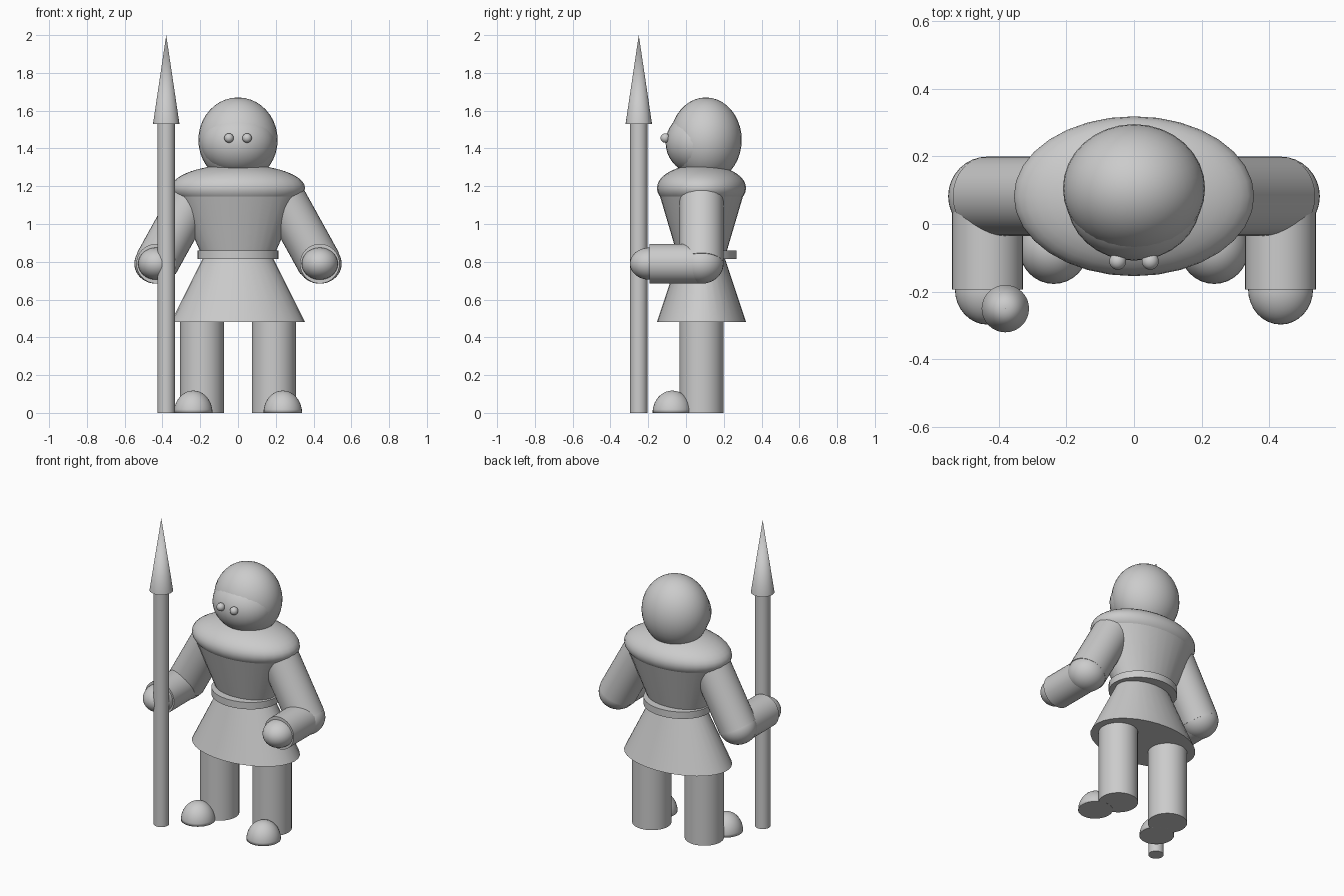
import bpy
import math
from mathutils import Vector

if "Cube" in bpy.data.objects:
    bpy.data.objects.remove(bpy.data.objects["Cube"])


def finish(name, scale=(1, 1, 1)):
    ob = bpy.context.object
    ob.name = name
    ob.scale = scale
    bpy.ops.object.transform_apply(location=False, rotation=False, scale=True)
    bpy.ops.object.shade_smooth_by_angle(angle=math.radians(35))
    return ob


def ball(name, loc, radii):
    bpy.ops.mesh.primitive_uv_sphere_add(segments=32, ring_count=20, radius=1, location=loc)
    return finish(name, radii)


def dome(name, loc, radii):
    # upper half of an ellipsoid, flat underneath
    ob = ball(name, loc, radii)
    for v in ob.data.vertices:
        v.co.z = max(v.co.z, 0)
    return ob


def cone(name, x, y, z0, z1, r0, r1, squash=1.0):
    # upright cone or cylinder, optionally oval in plan
    bpy.ops.mesh.primitive_cone_add(vertices=32, radius1=r0, radius2=r1,
                                    depth=z1 - z0, location=(x, y, (z0 + z1) / 2))
    return finish(name, (1, squash, 1))


def tube(name, a, b, r, flatten=1.0):
    # cylinder between two points
    a, b = Vector(a), Vector(b)
    d = b - a
    bpy.ops.mesh.primitive_cylinder_add(vertices=32, radius=r, depth=d.length, location=(a + b) / 2)
    ob = finish(name, (1, flatten, 1))
    ob.rotation_mode = 'QUATERNION'
    ob.rotation_quaternion = Vector((0, 0, 1)).rotation_difference(d.normalized())
    return ob


CY = 0.082          # body axis
OVAL = 0.665        # depth / width of the clothing

# head
ball("head", (0, 0.105, 1.445), (0.21, 0.19, 0.225))
ball("face", (0, 0.07, 1.43), (0.198, 0.178, 0.17))

# clothing
ball("shoulder_cape", (0, CY, 1.19), (0.355, 0.236, 0.125))
cone("torso", 0, CY, 0.82, 1.19, 0.185, 0.35, OVAL)
cone("belt", 0, CY, 0.815, 0.86, 0.215, 0.215, 0.86)
cone("skirt", 0, CY, 0.48, 0.82, 0.355, 0.185, OVAL)

# mirrored parts
for side, s in (("right", -1), ("left", 1)):
    ball(f"{side}_eye", (s * 0.048, -0.11, 1.455), (0.025, 0.025, 0.025))
    cone(f"{side}_leg", s * 0.19, CY, 0, 0.52, 0.117, 0.117)
    dome(f"{side}_foot", (s * 0.237, -0.073, 0), (0.102, 0.104, 0.118))
    elbow = (s * 0.433, CY, 0.79)
    tube(f"{side}_upper_arm", (s * 0.242, CY, 1.135), elbow, 0.117)
    ball(f"{side}_elbow", elbow, (0.116, 0.117, 0.106))
    tube(f"{side}_forearm", elbow, (s * 0.433, -0.193, 0.79), 0.105)
    ball(f"{side}_hand", (s * 0.433, -0.193, 0.79), (0.096, 0.104, 0.085))

# spear
cone("spear_shaft", -0.38, -0.25, 0, 1.53, 0.046, 0.046)
cone("spear_point", -0.38, -0.25, 1.53, 2.0, 0.07, 0.0)
